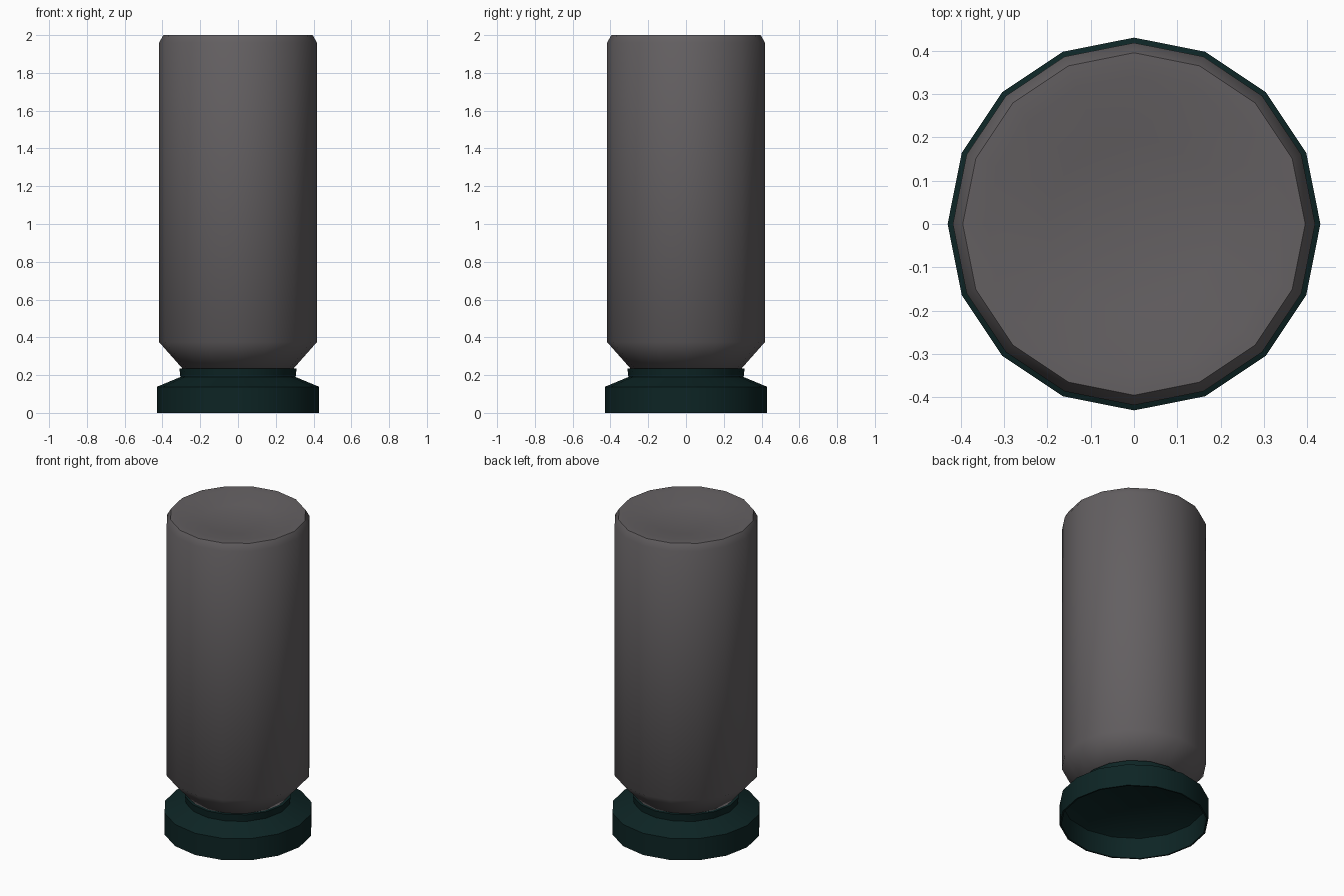
import bpy
import bmesh
from math import cos, sin, pi, radians

SIDES = 16

cube = bpy.data.objects.get("Cube")
if cube:
    bpy.data.objects.remove(cube)


def make_material(name, color):
    mat = bpy.data.materials.new(name)
    mat.use_nodes = True
    mat.diffuse_color = color
    bsdf = mat.node_tree.nodes["Principled BSDF"]
    bsdf.inputs["Base Color"].default_value = color
    bsdf.inputs["Roughness"].default_value = 0.6
    return mat


def lathe(name, profile, mat, angle):
    """Spin (radius, height) points around z; radius 0 closes to a point."""
    bm = bmesh.new()
    rings = []
    for r, z in profile:
        if r == 0:
            rings.append([bm.verts.new((0, 0, z))] * SIDES)
        else:
            turns = [2 * pi * i / SIDES for i in range(SIDES)]
            rings.append([bm.verts.new((r * cos(a), r * sin(a), z)) for a in turns])
    for low, high in zip(rings, rings[1:]):
        for i in range(SIDES):
            j = (i + 1) % SIDES
            corners = dict.fromkeys((low[i], low[j], high[j], high[i]))
            bm.faces.new(list(corners))
    mesh = bpy.data.meshes.new(name)
    bm.to_mesh(mesh)
    bm.free()
    mesh.materials.append(mat)
    obj = bpy.data.objects.new(name, mesh)
    bpy.context.collection.objects.link(obj)
    bpy.ops.object.select_all(action="DESELECT")
    obj.select_set(True)
    bpy.context.view_layer.objects.active = obj
    bpy.ops.object.shade_smooth_by_angle(angle=radians(angle))
    return obj


gray = make_material("warm gray", (0.125, 0.115, 0.12, 1))
teal = make_material("dark teal", (0.004, 0.018, 0.018, 1))

# Bottle: tapered shoulder, straight wall, bevelled rim and dished end
lathe("bottle_body", [(0, 0.236), (0.295, 0.236), (0.418, 0.375), (0.418, 1.96),
                      (0.395, 2.0), (0.34, 2.0), (0.2, 1.97), (0, 1.965)], gray, 60)

# Cap: hollow underneath, flared skirt below a narrow collar
lathe("cap", [(0, 0.2), (0.29, 0.19), (0.415, 0.13), (0.42, 0.0), (0.43, 0.0),
              (0.43, 0.138), (0.305, 0.19), (0.31, 0.234), (0, 0.234)], teal, 40)
